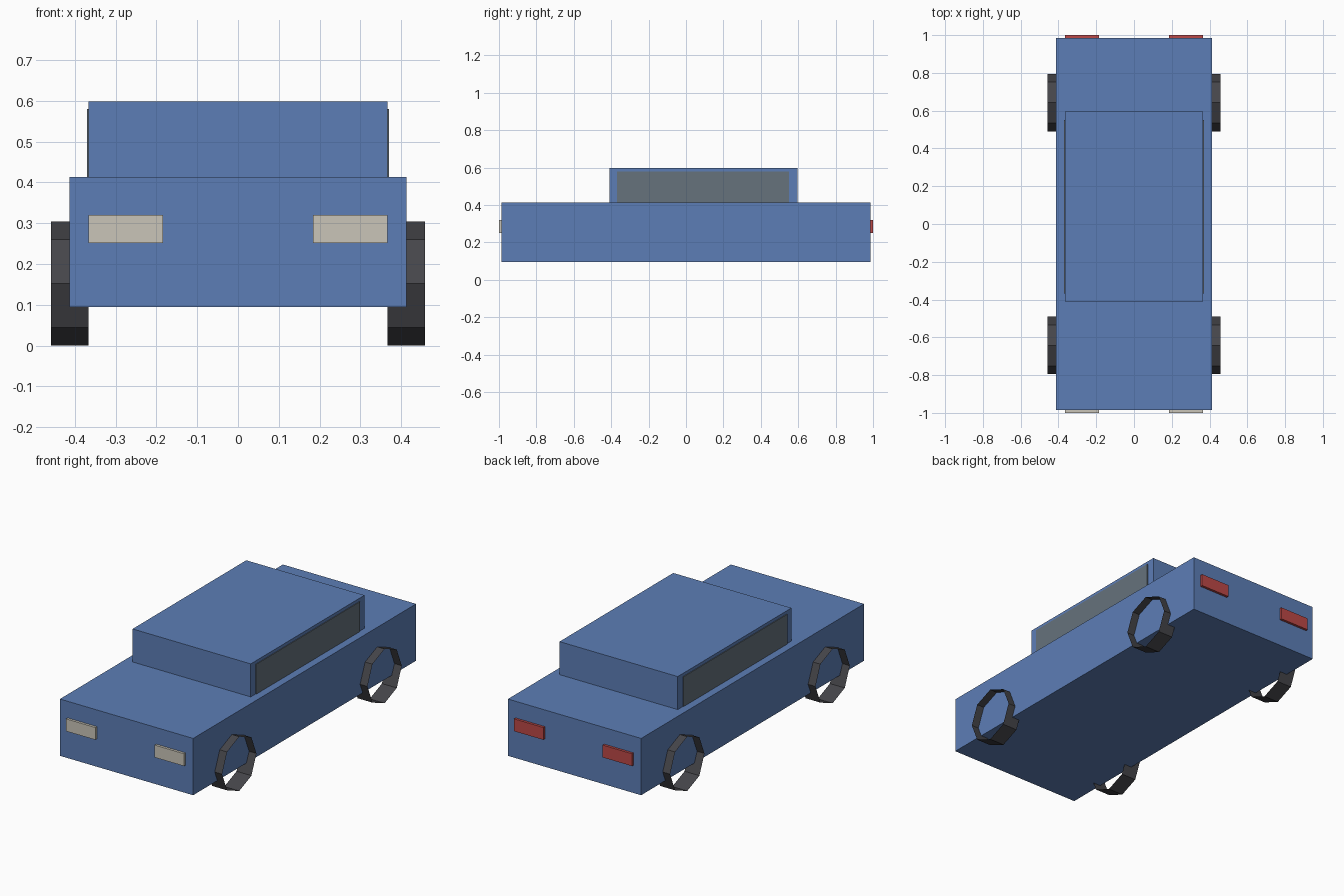
import bpy, bmesh, math
from mathutils import Matrix

if "Cube" in bpy.data.objects:
    bpy.data.objects.remove(bpy.data.objects["Cube"])


def material(name, rgb):
    m = bpy.data.materials.new(name)
    m.diffuse_color = (*rgb, 1)
    m.use_nodes = True
    m.node_tree.nodes["Principled BSDF"].inputs["Base Color"].default_value = m.diffuse_color
    return m


BLUE = material("blue paint", (0.108, 0.208, 0.468))
GLASS = material("grey glass", (0.133, 0.168, 0.202))
RUBBER = material("dark rubber", (0.060, 0.060, 0.068))
LAMP = material("pale lamp", (0.59, 0.56, 0.48))
RED = material("red lamp", (0.50, 0.065, 0.062))


def finish(name, bm, mat):
    bmesh.ops.recalc_face_normals(bm, faces=bm.faces)
    mesh = bpy.data.meshes.new(name)
    bm.to_mesh(mesh)
    bm.free()
    mesh.materials.append(mat)
    ob = bpy.data.objects.new(name, mesh)
    bpy.context.collection.objects.link(ob)
    return ob


def box(name, xs, ys, zs, mat):
    size = [b - a for a, b in (xs, ys, zs)]
    mid = [(a + b) / 2 for a, b in (xs, ys, zs)]
    bm = bmesh.new()
    bmesh.ops.create_cube(bm, size=1, matrix=Matrix.Translation(mid) @ Matrix.Diagonal((*size, 1)))
    return finish(name, bm, mat)


def wheel(name, x, y, radius, width):
    # open eight-sided tube with one corner pointing straight up
    bm = bmesh.new()
    bmesh.ops.create_cone(bm, cap_ends=False, segments=8, radius1=radius, radius2=radius, depth=width,
                          matrix=Matrix.Translation((x, y, radius)) @ Matrix.Rotation(math.pi / 2, 4, 'Y'))
    return finish(name, bm, RUBBER)


# Body and cabin
box("body", (-0.4125, 0.4125), (-0.986, 0.986), (0.095, 0.413), BLUE)
box("cabin", (-0.366, 0.366), (-0.41, 0.596), (0.413, 0.598), BLUE)

for side, s in (("left", -1), ("right", 1)):
    # Side window plate
    box(f"{side}_window", sorted((s * 0.364, s * 0.370)), (-0.368, 0.55), (0.413, 0.580), GLASS)
    # Lamps
    lamp_x = sorted((s * 0.184, s * 0.366))
    box(f"{side}_headlight", lamp_x, (-1.0, -0.986), (0.251, 0.32), LAMP)
    box(f"{side}_tail_light", lamp_x, (0.986, 1.0), (0.251, 0.32), RED)
    # Wheels
    for end, y in (("front", -0.643), ("rear", 0.643)):
        wheel(f"{end}_{side}_wheel", s * 0.412, y, 0.152, 0.092)
